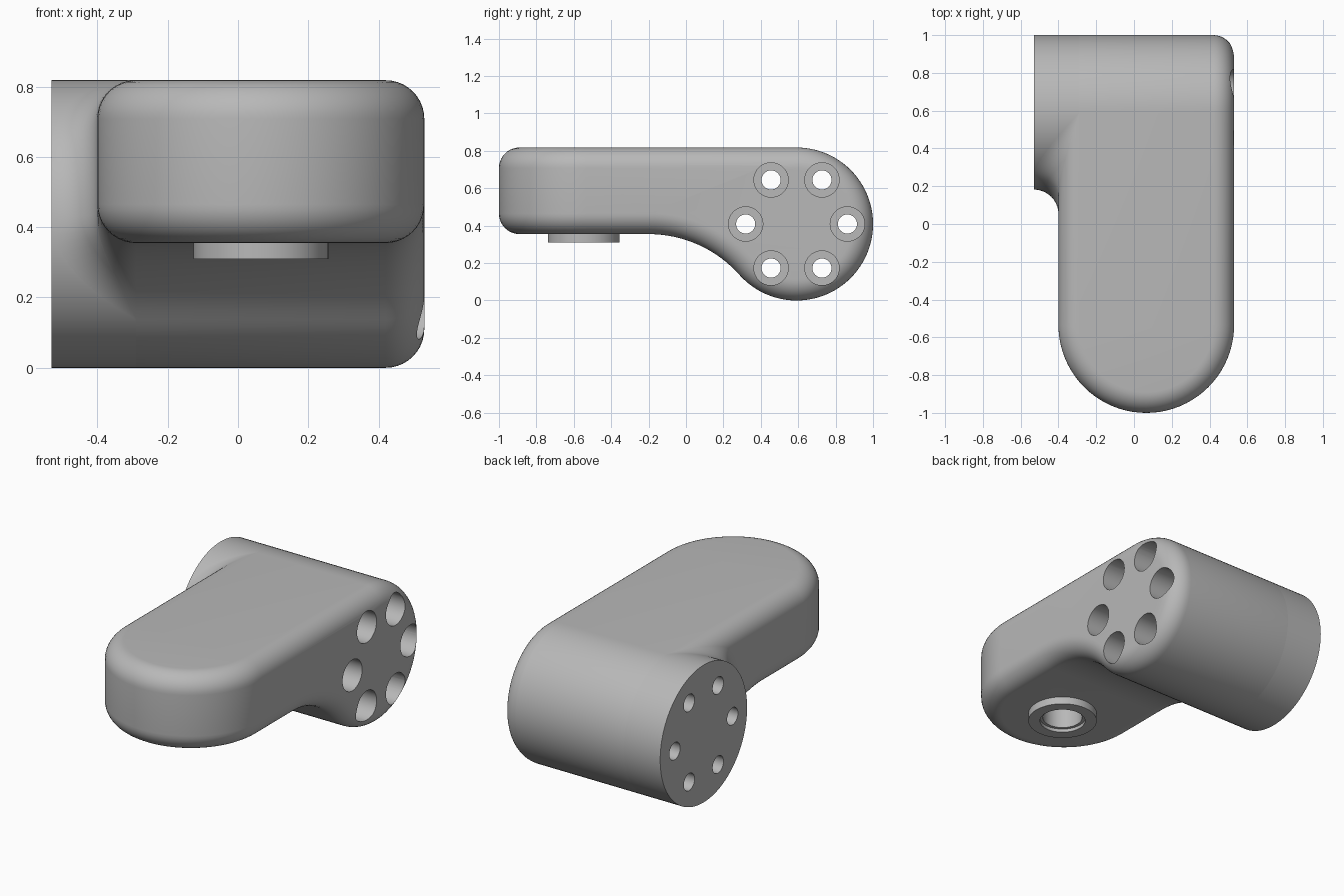
import bpy, bmesh, math
from mathutils import Vector, Matrix

if "Cube" in bpy.data.objects:
    bpy.data.objects.remove(bpy.data.objects["Cube"])

# Main dimensions
CY, CZ, R = 0.591, 0.409, 0.409        # hub axis (along x) and radius
XL, XR, XE = -0.40, 0.53, -0.53        # arm sides and free hub end
TOP, BOT = 0.818, 0.355                # arm top and underside
NOSE_X, NOSE_R = 0.065, 0.465          # rounded arm end
NOSE_Y = -1.0 + NOSE_R
EDGE, FIL = 0.11, 0.13                 # edge rounding, side fillet
# Underside sweep: an arc tangent to the arm and to the hub
FY = -0.20
d, e = CY - FY, CZ - BOT
FR = (d * d + e * e - R * R) / (2 * (R - e))
FZ = BOT - FR

grey = bpy.data.materials.new("plain_grey")
grey.diffuse_color = (0.48, 0.48, 0.48, 1)
grey.use_nodes = True
grey.node_tree.nodes["Principled BSDF"].inputs["Base Color"].default_value = grey.diffuse_color


def make(name, bm):
    me = bpy.data.meshes.new(name)
    bm.to_mesh(me)
    bm.free()
    me.materials.append(grey)
    ob = bpy.data.objects.new(name, me)
    bpy.context.collection.objects.link(ob)
    return ob


def cylinder(name, center, radius, depth, axis, segs=48):
    bm = bmesh.new()
    rot = Matrix.Rotation(math.pi / 2, 4, 'Y') if axis == 'X' else Matrix()
    bmesh.ops.create_cone(bm, cap_ends=True, segments=segs, radius1=radius, radius2=radius,
                          depth=depth, matrix=Matrix.Translation(center) @ rot)
    return make(name, bm)


def cut(ob, cutter):
    m = ob.modifiers.new("cut", 'BOOLEAN')
    m.operation, m.solver, m.object = 'DIFFERENCE', 'EXACT', cutter
    cutter.hide_render = True
    cutter.hide_set(True)


def apply_and_smooth(ob, angle=30):
    bpy.ops.object.select_all(action='DESELECT')
    bpy.context.view_layer.objects.active = ob
    ob.select_set(True)
    for m in list(ob.modifiers):
        bpy.ops.object.modifier_apply(modifier=m.name)
    bpy.ops.object.shade_smooth_by_angle(angle=math.radians(angle))


# Arm: side profile from the nose along the top, round the hub and back below
tangent = math.atan2(FZ - CZ, FY - CY) - 2 * math.pi if FZ > CZ else math.atan2(FZ - CZ, FY - CY)
step = math.radians(3.75)
angles = []
a = math.pi / 2
while a > tangent + step * 0.3:
    angles.append(a)
    a -= step
angles.append(tangent)
profile = [(NOSE_Y, TOP)] + [(CY + R * math.cos(t), CZ + R * math.sin(t)) for t in angles]
start = tangent + math.pi
N = 16
profile += [(FY + FR * math.cos(start + (math.pi / 2 - start) * i / N),
             FZ + FR * math.sin(start + (math.pi / 2 - start) * i / N)) for i in range(1, N + 1)]
profile.append((NOSE_Y, BOT))

bm = bmesh.new()
right = [bm.verts.new((XR, y, z)) for y, z in profile]
left = [bm.verts.new((XL, y, z)) for y, z in profile]
bm.faces.new(right)
bm.faces.new(left[::-1])
NOSE = 40
arc = [math.pi * i / NOSE for i in range(1, NOSE)]
nose = [[bm.verts.new((NOSE_X + NOSE_R * math.cos(t), NOSE_Y - NOSE_R * math.sin(t), z)) for t in arc]
        for z in (TOP, BOT)]
rim_top = [right[0]] + nose[0] + [left[0]]
rim_bot = [right[-1]] + nose[1] + [left[-1]]
for i in range(NOSE):
    bm.faces.new((rim_top[i], rim_top[i + 1], rim_bot[i + 1], rim_bot[i]))
last = len(profile) - 1
bm.faces.new(rim_top + [left[1], right[1]])
bm.faces.new(rim_bot + [left[last - 1], right[last - 1]])
for i in range(1, last - 1):
    bm.faces.new((right[i], right[i + 1], left[i + 1], left[i]))
bmesh.ops.recalc_face_normals(bm, faces=bm.faces)
sharp = [ed for ed in bm.edges if ed.calc_face_angle(0) > math.radians(60)]
bmesh.ops.bevel(bm, geom=sharp, offset=EDGE, offset_type='OFFSET', segments=10, profile=0.5,
                affect='EDGES', clamp_overlap=False, loop_slide=False)
bmesh.ops.recalc_face_normals(bm, faces=bm.faces)
arm = make("arm", bm)

# Hub: free end of the round body, flush with the arm
hub_in = XL + EDGE
hub = cylinder("hub", ((XE + hub_in) / 2, CY, CZ), R, hub_in - XE, 'X', 96)

# Screw holes: six through holes, each with a deep counterbore from the right
holes = []
for i in range(6):
    t = math.pi / 3 * i
    y, z = CY + 0.272 * math.cos(t), CZ + 0.272 * math.sin(t)
    holes.append(cylinder("screw_hole_cutter", (0, y, z), 0.051, 1.4, 'X', 32))
    bore = cylinder("counterbore_cutter", (0.25, y, z), 0.092, 0.9, 'X', 40)
    cut(arm, bore)
for h in holes:
    cut(arm, h)
    cut(hub, h)

# Collar under the nose with a stepped socket
BY = -0.547
collar = cylinder("collar", (NOSE_X, BY, 0.345), 0.192, 0.07, 'Z', 64)
socket = cylinder("socket_cutter", (NOSE_X, BY, 0.40), 0.11, 0.44, 'Z')
lip = cylinder("lip_cutter", (NOSE_X, BY, 0.29), 0.127, 0.08, 'Z')
cut(arm, socket)
cut(collar, socket)
cut(collar, lip)

# Side fillet: concave blend between the hub and the arm's left side
bm = bmesh.new()
rows = []
M, K, reach = 48, 10, EDGE + FIL
lo = -math.atan2(CZ - FZ, CY - FY)
hi = math.pi / 2
for i in range(M + 1):
    a = lo + (hi - lo) * (1 - math.cos(math.pi * i / M)) / 2
    out = Vector((0, -math.cos(a), math.sin(a)))
    c = Vector((0, CY, CZ)) + out * (R + FIL)
    spine = c.copy()
    away = Vector((0, c.y - FY, c.z - FZ))
    s_top, s_bot = c.z - (TOP - EDGE), FR + EDGE - away.length
    s = 0
    if s_top > 0:
        s = min(s_top, reach)
        spine.z -= s
    elif s_bot > 0:
        s = min(s_bot, reach)
        spine += away.normalized() * s
    spine.x = hub_in
    c.x = hub_in - math.sqrt(max(reach * reach - s * s, 0))
    u2 = (spine - c).normalized()
    row = []
    for k in range(K + 1):
        f = k / K
        row.append(bm.verts.new(c + (u2 * f - out * (1 - f)).normalized() * FIL))
    rows.append(row)
for r0, r1 in zip(rows, rows[1:]):
    for k in range(K):
        bm.faces.new((r0[k], r0[k + 1], r1[k + 1], r1[k]))
bm.normal_update()
mid = bm.faces[:][M // 2 * K + K // 2]
if mid.normal.x > 0:
    bmesh.ops.reverse_faces(bm, faces=bm.faces[:])
side_fillet = make("side_fillet", bm)

for ob in (arm, hub, collar, side_fillet):
    apply_and_smooth(ob)
for ob in [o for o in bpy.data.objects if o.name.split(".")[0].endswith("_cutter")]:
    bpy.data.objects.remove(ob)
